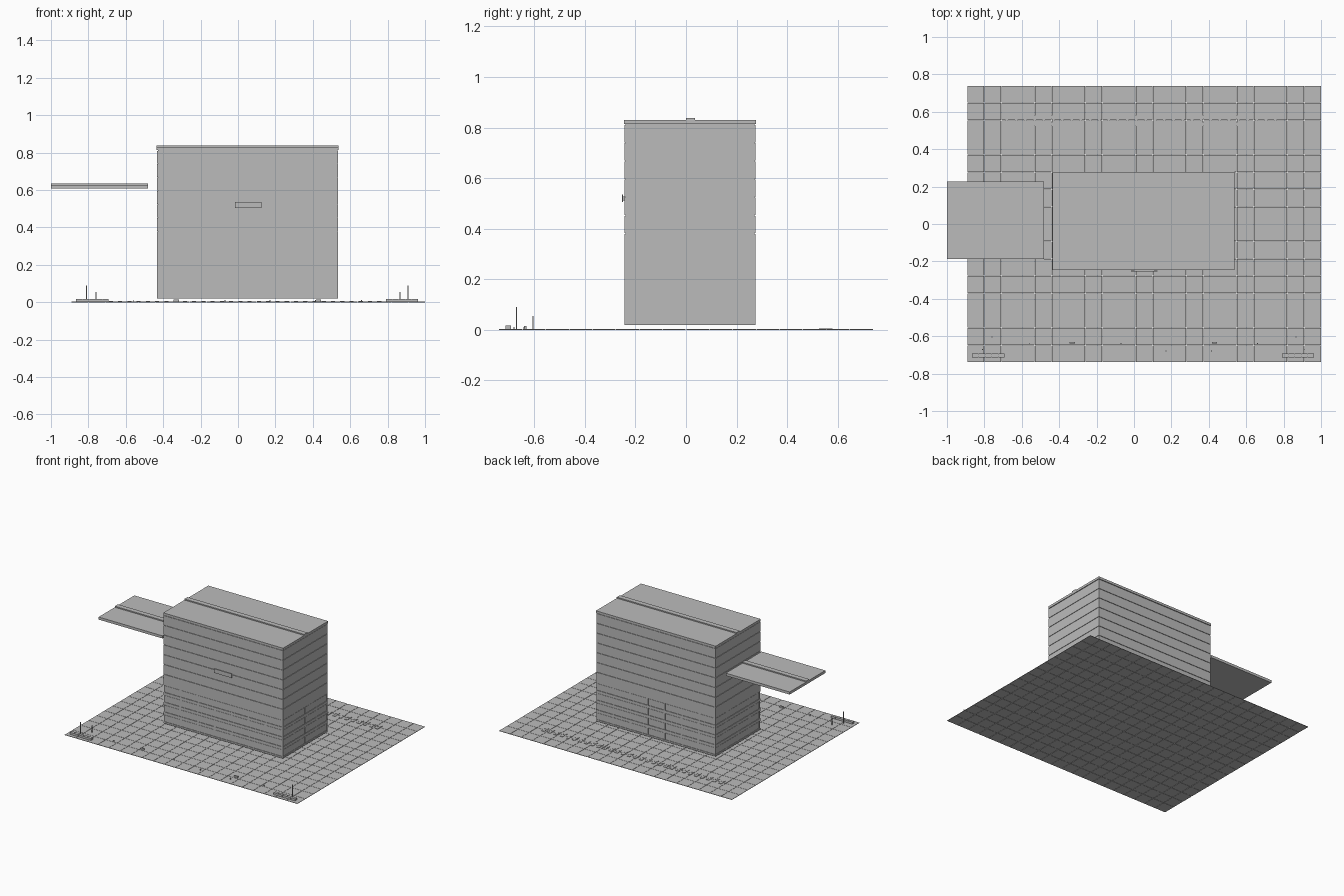
import bpy, bmesh
from mathutils import Matrix, Vector

if "Cube" in bpy.data.objects:
    bpy.data.objects.remove(bpy.data.objects["Cube"])

grey = bpy.data.materials.new("concrete grey")
grey.diffuse_color = (0.5, 0.5, 0.5, 1)
grey.use_nodes = True
grey.node_tree.nodes["Principled BSDF"].inputs["Base Color"].default_value = grey.diffuse_color


def boxes(name, items):
    """One object from boxes given as (x0, x1, y0, y1, z0, z1)."""
    bm = bmesh.new()
    for x0, x1, y0, y1, z0, z1 in items:
        m = Matrix.Translation(Vector(((x0 + x1) / 2, (y0 + y1) / 2, (z0 + z1) / 2)))
        m = m @ Matrix.Diagonal((x1 - x0, y1 - y0, z1 - z0, 1))
        bmesh.ops.create_cube(bm, size=1, matrix=m)
    me = bpy.data.meshes.new(name)
    bm.to_mesh(me)
    bm.free()
    me.materials.append(grey)
    ob = bpy.data.objects.new(name, me)
    bpy.context.collection.objects.link(ob)
    return ob


# Paved plaza with fine joints
X0, X1, Y0, Y1 = -0.89, 1.0, -0.74, 0.74
NX, NY, GAP = 21, 16, 0.001
tx, ty = (X1 - X0) / NX, (Y1 - Y0) / NY
boxes("paving", [(X0 + i * tx + GAP, X0 + (i + 1) * tx - GAP,
                  Y0 + j * ty + GAP, Y0 + (j + 1) * ty - GAP, 0, 0.003)
                 for i in range(NX) for j in range(NY)])

# Tower: recessed core with stacked floor bands
L, R, F, B = -0.433, 0.535, -0.243, 0.275
Z0, H = 0.02, 0.0718
IN = 0.004
boxes("tower_core", [(L + IN, R - IN, F + IN, B - IN, Z0, 0.82)])
boxes("upper_floor_bands", [(L, R, F, B, Z0 + k * H + 0.003, Z0 + (k + 1) * H)
                            for k in range(4, 11)])

# Lower floors: spandrels, mullions and window frames
boxes("spandrels", [(L, R, F, B, Z0 + k * H - (0.008 if k else 0), Z0 + k * H + 0.012)
                    for k in range(5)])
top = Z0 + 4 * H
mull = []
NB, ND = 7, 4
for k in range(NB + 1):
    x = L + (R - L) * k / NB
    a, b = max(L, x - 0.005), min(R, x + 0.005)
    mull += [(a, b, F + 0.001, F + 0.01, Z0, top), (a, b, B - 0.01, B - 0.001, Z0, top)]
for k in range(ND + 1):
    y = F + (B - F) * k / ND
    a, b = max(F, y - 0.005), min(B, y + 0.005)
    mull += [(L + 0.001, L + 0.01, a, b, Z0, top), (R - 0.01, R - 0.001, a, b, Z0, top)]
boxes("mullions", mull)
boxes("window_panes", [(L + 0.002, R - 0.002, F + 0.002, B - 0.002,
                        Z0 + k * H + 0.014, Z0 + (k + 1) * H - 0.011) for k in range(4)])

# Roof slab with raised ridge strip
boxes("roof_slab", [(L - 0.002, R + 0.002, F - 0.002, B + 0.002, 0.813, 0.83)])
boxes("roof_ridge", [(L - 0.002, R + 0.002, 0.0, 0.036, 0.825, 0.838)])

# Sign plate on the front wall
boxes("sign_plate", [(-0.015, 0.125, -0.254, -0.249, 0.505, 0.535),
                     (0.0, 0.11, -0.25, F + 0.001, 0.512, 0.528)])

# Detached canopy beside the tower
boxes("side_canopy", [(-1.0, -0.482, -0.187, 0.227, 0.607, 0.626)])
boxes("side_canopy_ridge", [(-1.0, -0.482, 0.0, 0.036, 0.62, 0.634)])

# Row of paired ground markers at the back
marks = []
for k in range(30):
    x = -0.68 + k * 0.0495
    marks += [(x - 0.011, x + 0.011, 0.525, 0.543, 0.002, 0.006),
              (x - 0.011, x + 0.011, 0.562, 0.580, 0.002, 0.006),
              (x - 0.007, x + 0.007, 0.543, 0.562, 0.002, 0.005)]
boxes("ground_markers", marks)

# Corner benches made of short blocks
bench = []
for x in (-0.865, 0.79):
    for k in range(5):
        bench.append((x + k * 0.035, x + k * 0.035 + 0.033, -0.714, -0.692, 0.002, 0.018))
    bench.append((x, x + 0.173, -0.710, -0.696, 0.002, 0.016))
boxes("benches", bench)

# Slim posts
r = 0.0025
boxes("posts", [(x - r, x + r, y - r, y + r, 0.002, h) for x, y, h in (
    (-0.81, -0.67, 0.09), (-0.76, -0.605, 0.055),
    (0.91, -0.67, 0.09), (0.865, -0.605, 0.055))])

# Small low blocks and bollards in front
boxes("low_blocks", [(x - 0.014, x + 0.014, -0.64, -0.63, 0.002, 0.015) for x in (-0.33, 0.43)])
boxes("bollards", [(x - r, x + r, y - r, y + r, 0.002, 0.012) for x, y in (
    (0.17, -0.68), (0.415, -0.68), (0.66, -0.64), (-0.56, -0.64), (-0.07, -0.64))])
